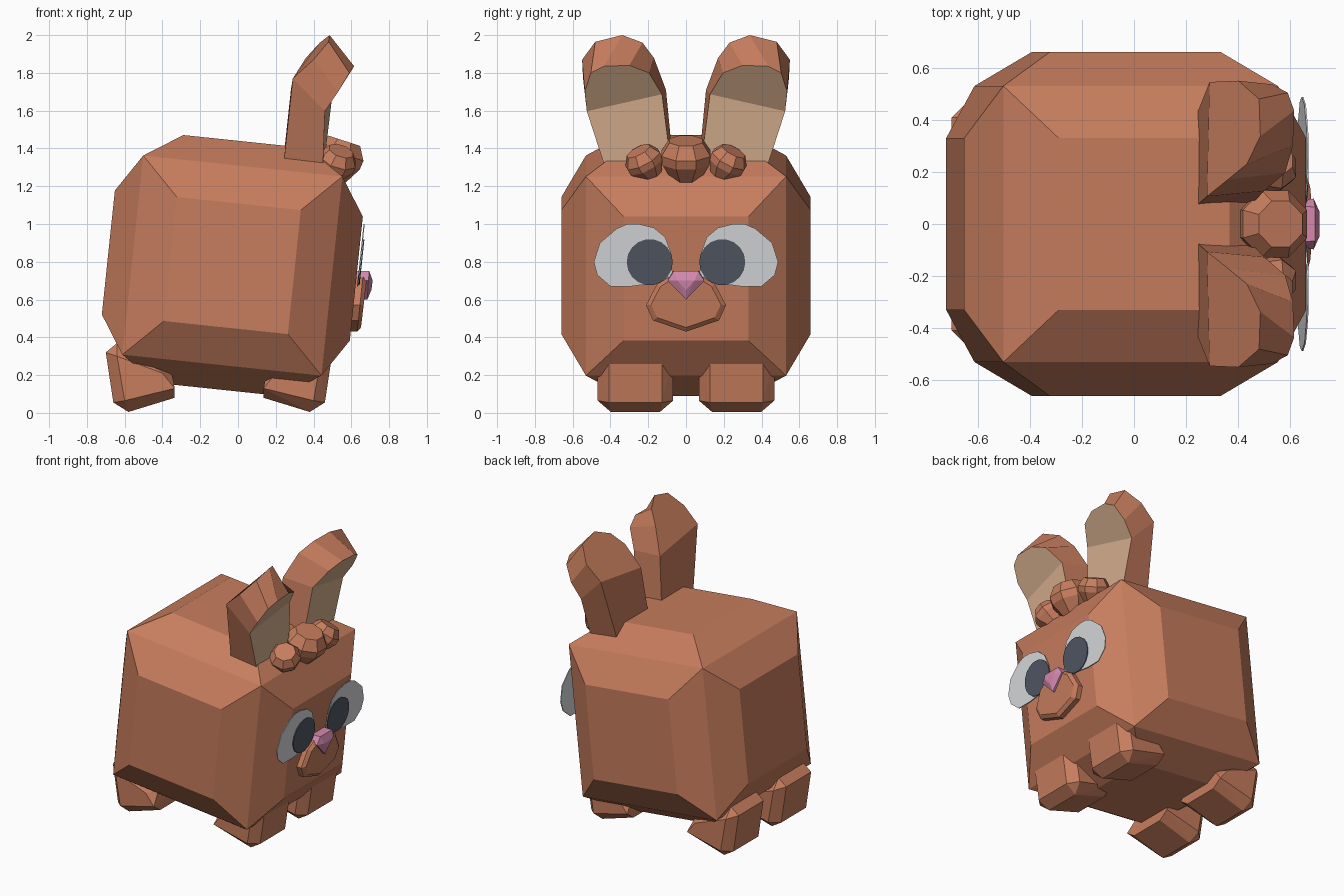
import bpy, bmesh, math
from mathutils import Vector, Matrix

cube = bpy.data.objects.get("Cube")
if cube:
    bpy.data.objects.remove(cube, do_unlink=True)


def material(name, rgb):
    m = bpy.data.materials.new(name)
    m.use_nodes = True
    m.diffuse_color = (*rgb, 1)
    m.node_tree.nodes["Principled BSDF"].inputs["Base Color"].default_value = (*rgb, 1)
    return m


fur = material("brown_fur", (0.57, 0.205, 0.11))
inner_fur = material("beige_inner_ear", (0.66, 0.42, 0.265))
white = material("eye_white", (0.68, 0.69, 0.71))
dark = material("pupil_slate", (0.08, 0.093, 0.122))
pink = material("nose_pink", (0.66, 0.25, 0.42))


def finish(bm, name, *mats):
    bmesh.ops.recalc_face_normals(bm, faces=bm.faces)
    mesh = bpy.data.meshes.new(name)
    bm.to_mesh(mesh)
    bm.free()
    for m in mats:
        mesh.materials.append(m)
    obj = bpy.data.objects.new(name, mesh)
    bpy.context.scene.collection.objects.link(obj)
    return obj


def hull(name, points, mat):
    """Faceted solid wrapped around a few points."""
    bm = bmesh.new()
    for p in points:
        bm.verts.new(p)
    bmesh.ops.convex_hull(bm, input=bm.verts)
    bmesh.ops.delete(bm, geom=[v for v in bm.verts if not v.link_faces], context="VERTS")
    bmesh.ops.dissolve_limit(bm, angle_limit=math.radians(1), verts=bm.verts, edges=bm.edges)
    return finish(bm, name, mat)


def loft(bm, back, front):
    """Two matching rings joined by side faces; returns the rings' vertices."""
    rings = [[bm.verts.new(p) for p in ring] for ring in (back, front)]
    a, b = rings
    for i in range(len(a)):
        j = (i + 1) % len(a)
        bm.faces.new((a[i], a[j], b[j], b[i]))
    return rings


# Body: cube with wide bevelled edges and pulled corners, leaning forward
signs = (-1, 1)
points = []
for a in signs:
    for b in signs:
        for c in signs:
            h, f = 0.66, 0.33
            points += [(a*h, b*f, c*f), (a*f, b*h, c*f), (a*f, b*f, c*h),
                       (a*0.53, b*0.53, c*0.53)]
body = hull("body", points, fur)
body.matrix_world = Matrix.Translation((-0.03, 0, 0.78)) @ Matrix.Rotation(math.radians(6), 4, "Y")

# Feet: (x, z, half width) outline of one wedge foot
foot = [(0.135, 0.08, 0.13), (0.38, 0.005, 0.13), (0.46, 0.055, 0.14), (0.50, 0.32, 0.14),
        (0.44, 0.37, 0.14), (0.15, 0.21, 0.13),
        (0.135, 0.13, 0.2), (0.40, 0.065, 0.2), (0.44, 0.3, 0.2), (0.2, 0.21, 0.2)]
for side, s in (("left", 1), ("right", -1)):
    for end in ("front", "rear"):
        hull(f"{end}_{side}_foot",
             [(x if end == "front" else -x - 0.2, s*0.268 + t*w, z)
              for x, z, w in foot for t in signs], fur)

# Ears: bent slabs with a beige front
ear_back = [(.24, .07, 1.34), (.28, .106, 1.71), (.36, .17, 1.88), (.433, .23, 1.96),
            (.485, .337, 2), (.48, .48, 1.965), (.40, .55, 1.87), (.29, .545, 1.77),
            (.244, .43, 1.34)]
ear_front = [(.456, .08, 1.32), (.50, .127, 1.687), (.58, .196, 1.8), (.61, .30, 1.84),
             (.615, .435, 1.835), (.59, .504, 1.8), (.53, .536, 1.7), (.46, .525, 1.597),
             (.45, .435, 1.32)]
for side, s in (("left", 1), ("right", -1)):
    bm = bmesh.new()
    rings = loft(bm, *[[(x, s*y, z) for x, y, z in r] for r in (ear_back, ear_front)])
    for index, ring in enumerate(rings):
        for loop in ((ring[0], ring[1], ring[7], ring[8]), ring[1:8]):
            bm.faces.new(loop).material_index = index
    finish(bm, side + "_ear", fur, inner_fur)


# Face plates lie on the tilted front of the head
def face_x(z):
    return 0.665 + (z - 1.04) * 0.105


def plate(name, outline, lift, mat):
    bm = bmesh.new()
    rings = loft(bm, *[[(face_x(z) + lift + d, y, z) for y, z in outline] for d in (0, 0.006)])
    for ring in rings:
        bm.faces.new(ring)
    return finish(bm, name, mat)


eye = [(.07, .715), (.08, .85), (.11, .93), (.17, .98), (.25, 1.0), (.31, 1.0), (.366, .976),
       (.456, .90), (.488, .80), (.47, .73), (.40, .67), (.29, .67), (.18, .685)]
for side, s in (("left", 1), ("right", -1)):
    plate(side + "_eye", [(s*y, z) for y, z in eye], 0.004, white)
    turn = [math.tau * i / 18 for i in range(18)]
    plate(side + "_pupil", [(s*0.192 + 0.122*math.cos(t), 0.798 + 0.122*math.sin(t))
                            for t in turn], 0.011, dark)

# Muzzle: raised chin with a slightly smaller front
chin = [(.09, .72), (.155, .68), (.212, .57), (.175, .49), (0, .43)]
hull("muzzle", [(face_x(z) + d, t*y*k, 0.6 + (z - 0.6)*k)
                for d, k in ((-0.03, 1), (0.03, 1), (0.05, 0.87))
                for y, z in chin for t in signs], fur)

# Nose: small cut gem
nose = [(.62, .07, .75), (.62, .095, .70), (.62, 0, .6), (.695, .065, .75), (.69, .097, .70),
        (.685, 0, .6), (.713, .045, .70), (.706, 0, .65)]
hull("nose", [(x, t*y, z) for x, y, z in nose for t in signs], pink)


# Forehead tuft: gem-shaped locks, wide at the girdle and tapering downward
def lock(name, centre, size, lean, tilt):
    place = (Matrix.Translation(centre) @ Matrix.Rotation(lean, 4, "X")
             @ Matrix.Rotation(tilt, 4, "Y") @ Matrix.Scale(size, 4))
    pts = []
    for r, z in ((0.095, 0.09), (0.14, 0.02), (0.135, -0.03), (0.05, -0.17)):
        for i in range(8):
            t = math.tau * (i + 0.5) / 8
            pts.append(place @ Vector((r*math.cos(t), r*math.sin(t), z)))
    hull(name, pts, fur)


lock("middle_tuft", (0.535, 0, 1.355), 1, 0, math.radians(18))
for side, s in (("left", 1), ("right", -1)):
    lock(side + "_tuft", (0.525, s*0.222, 1.33), 0.75, math.radians(-28*s), math.radians(18))
